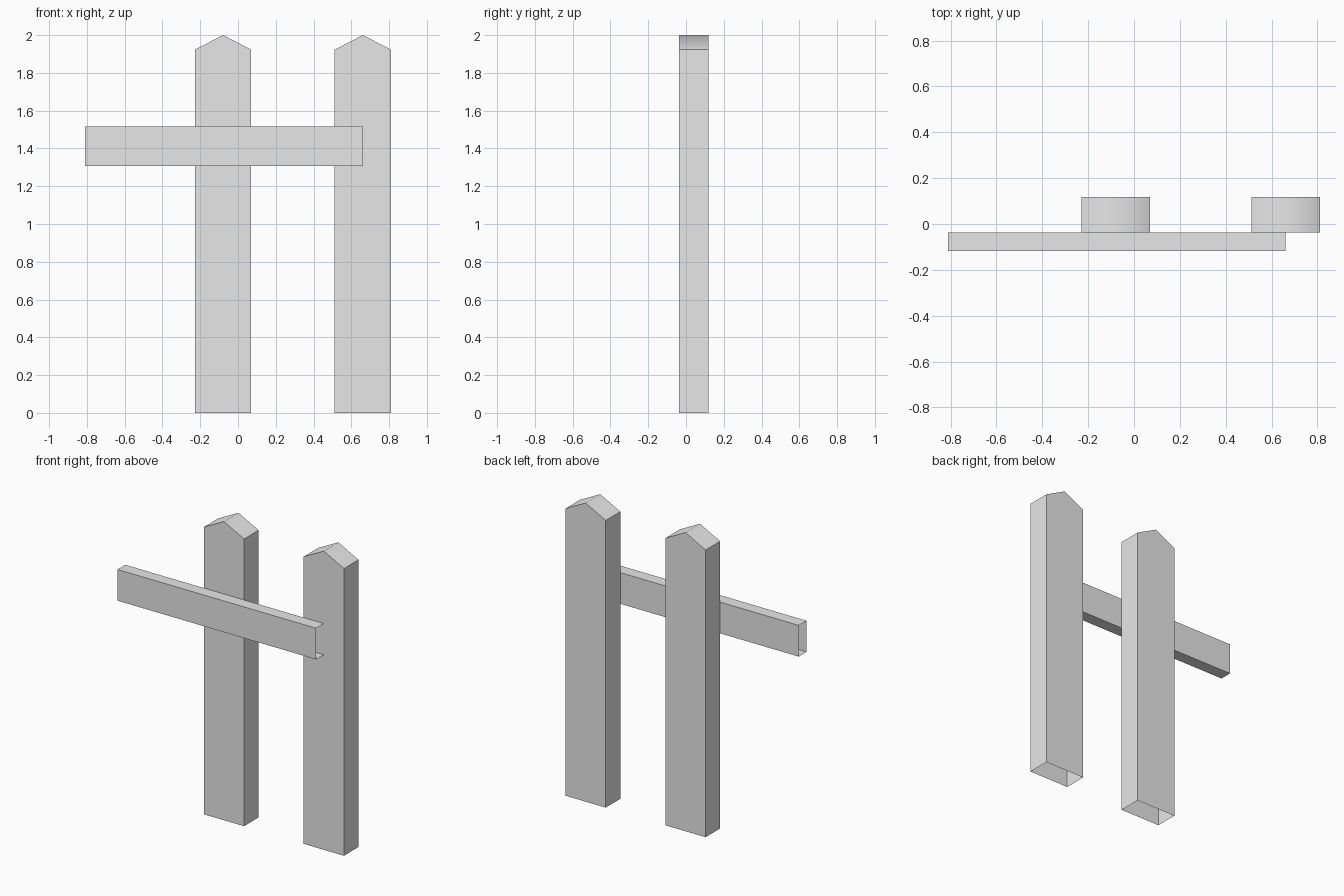
import bpy
import math

if "Cube" in bpy.data.objects:
    bpy.data.objects.remove(bpy.data.objects["Cube"])

grey = bpy.data.materials.new("plain_grey")
grey.diffuse_color = (0.8, 0.8, 0.8, 1.0)
grey.use_nodes = True
grey.node_tree.nodes["Principled BSDF"].inputs["Base Color"].default_value = grey.diffuse_color


def build(name, verts, faces):
    mesh = bpy.data.meshes.new(name)
    mesh.from_pydata(verts, [], faces)
    mesh.materials.append(grey)
    obj = bpy.data.objects.new(name, mesh)
    bpy.context.collection.objects.link(obj)
    return obj


# Fence post: pointed profile closed front and back, open at the foot
def post(name, cx, half=0.149, y0=-0.036, y1=0.118, eave=1.923, top=2.0):
    outline = [(cx - half, 0), (cx + half, 0), (cx + half, eave),
               (cx, top), (cx - half, eave)]
    verts = [(x, y, z) for y in (y0, y1) for x, z in outline]
    walls = [(i, i + 5, (i + 1) % 5 + 5, (i + 1) % 5) for i in range(1, 5)]
    obj = build(name, verts, [(0, 1, 2, 3, 4), (9, 8, 7, 6, 5)] + walls)
    # Soft ridge, sharp eaves and corners
    bpy.ops.object.select_all(action='DESELECT')
    obj.select_set(True)
    bpy.context.view_layer.objects.active = obj
    bpy.ops.object.shade_smooth_by_angle(angle=math.radians(59))


post("middle_post", -0.079)
post("right_post", 0.661)

# Cross rail: rectangular tube, open at both ends
section = [(-0.118, 1.306), (-0.036, 1.306), (-0.036, 1.515), (-0.118, 1.515)]
rail_verts = [(x, y, z) for x in (-0.81, 0.661) for y, z in section]
build("cross_rail", rail_verts,
      [(i, (i + 1) % 4, (i + 1) % 4 + 4, i + 4)[::-1] for i in range(4)])
